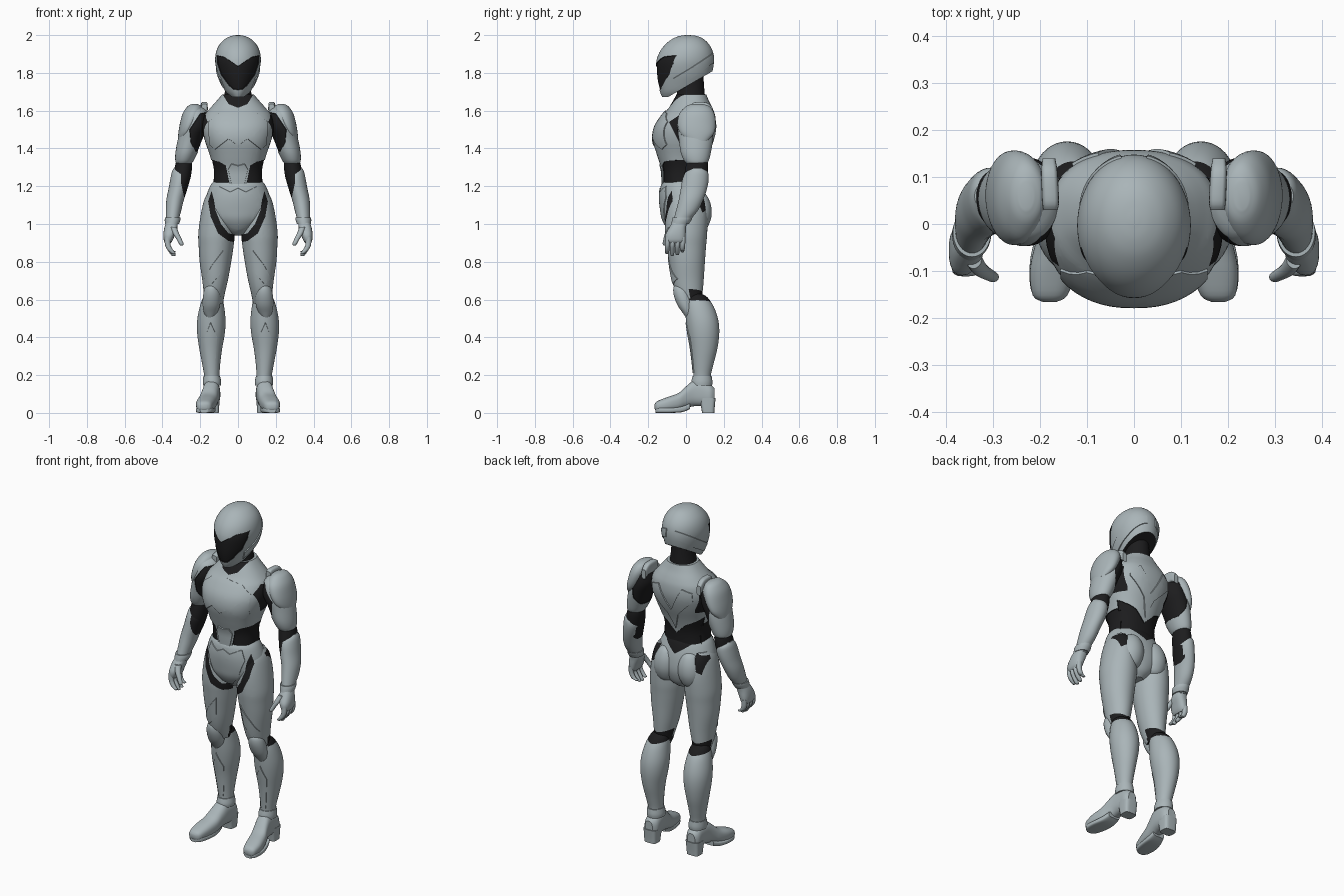
import bpy, bmesh, math
from mathutils import Vector


def material(name, col):
    m = bpy.data.materials.new(name)
    m.diffuse_color = (*col, 1)
    return m


MATS = [material("armour_grey", (0.40, 0.46, 0.48)), material("suit_black", (0.012, 0.012, 0.013))]
GREY, BLACK = 0, 1


def smooth_rows(rows, steps=4):
    """Catmull-Rom interpolation between cross-sections."""
    out = []
    for i in range(len(rows) - 1):
        p0, p1, p2, p3 = (rows[min(max(i + k, 0), len(rows) - 1)] for k in (-1, 0, 1, 2))
        for j in range(steps):
            t = j / steps
            out.append([0.5 * (2 * b + (c - a) * t + (2 * a - 5 * b + 4 * c - d) * t * t
                               + (3 * b - a - 3 * c + d) * t ** 3)
                        for a, b, c, d in zip(p0, p1, p2, p3)])
    return out + [list(rows[-1])]


def inside(u, z, poly):
    hit = False
    for (u0, z0), (u1, z1) in zip(poly, poly[1:] + poly[:1]):
        if (z0 > z) != (z1 > z) and u < (u1 - u0) * (z - z0) / (z1 - z0) + u0:
            hit = not hit
    return hit


def paint(bm, axis, poly, mat, keep, depth):
    """Cut a polygon (seen along y or x) into the surface, colour it and raise or sink it."""
    lo, hi = min(p[1] for p in poly), max(p[1] for p in poly)
    for s in ((1, -1) if axis == 0 else (1,)):
        pts = [(s * u, z) for u, z in poly]
        ul, uh = min(p[0] for p in pts), max(p[0] for p in pts)
        for p, q in zip(pts, pts[1:] + pts[:1]):
            faces = [f for f in bm.faces if keep(f.calc_center_median())
                     and max(v.co.z for v in f.verts) >= lo and min(v.co.z for v in f.verts) <= hi
                     and max(v.co[axis] for v in f.verts) >= ul and min(v.co[axis] for v in f.verts) <= uh]
            geom = set(faces)
            for f in faces:
                geom.update(f.edges)
                geom.update(f.verts)
            no = Vector((0, 0, -(q[0] - p[0])))
            no[axis] = q[1] - p[1]
            co = Vector((0, 0, p[1]))
            co[axis] = p[0]
            if faces and no.length > 1e-6:
                bmesh.ops.bisect_plane(bm, geom=list(geom), dist=1e-4, plane_co=co, plane_no=no.normalized())
    pick = []
    for f in bm.faces:
        c = f.calc_center_median()
        if keep(c) and inside(abs(c.x) if axis == 0 else c.y, c.z, poly):
            f.material_index = mat
            pick.append(f)
    if pick and depth:
        bm.normal_update()
        bmesh.ops.inset_region(bm, faces=pick, thickness=0.0015, depth=depth, use_even_offset=False)


def part(name, rows, mat=GREY, axis="z", side=1, paints=(), power=2.0, seg=40, cut=None, steps=4):
    """Loft of (position, x0, x1, v0, v1) extents along z (v = y) or along y (v = z)."""
    bm = bmesh.new()
    rings = []
    for t, x0, x1, v0, v1 in smooth_rows(rows, steps):
        ring = []
        for k in range(seg):
            a = 2 * math.pi * k / seg
            c, s = math.cos(a), math.sin(a)
            x = side * ((x0 + x1) / 2 + (x1 - x0) / 2 * math.copysign(abs(c) ** (2 / power), c))
            v = (v0 + v1) / 2 + (v1 - v0) / 2 * math.copysign(abs(s) ** (2 / power), s)
            ring.append(bm.verts.new((x, v, t) if axis == "z" else (x, t, v)))
        rings.append(ring)
    for a, b in zip(rings, rings[1:]):
        for k in range(seg):
            bm.faces.new((a[k], a[(k + 1) % seg], b[(k + 1) % seg], b[k]))
    bm.faces.new(rings[0])
    bm.faces.new(rings[-1])
    for f in bm.faces:
        f.material_index = mat
    bmesh.ops.recalc_face_normals(bm, faces=bm.faces)
    if cut:
        geom = bm.verts[:] + bm.edges[:] + bm.faces[:]
        r = bmesh.ops.bisect_plane(bm, geom=geom, plane_co=cut[0], plane_no=cut[1], clear_outer=True)
        edges = [e for e in r["geom_cut"] if isinstance(e, bmesh.types.BMEdge)]
        for f in bmesh.ops.contextual_create(bm, geom=edges)["faces"]:
            f.material_index = BLACK
    for p in paints:
        paint(bm, *p)
    for f in bm.faces:
        f.smooth = True
    me = bpy.data.meshes.new(name)
    bm.to_mesh(me)
    bm.free()
    for m in MATS:
        me.materials.append(m)
    me.set_sharp_from_angle(angle=math.radians(35))
    ob = bpy.data.objects.new(name, me)
    bpy.context.collection.objects.link(ob)
    return ob


def centred(rows):
    return [(z, -w, w, a, b) for z, w, a, b in rows]


front = lambda c: c.y < -0.01
back = lambda c: c.y > 0.02
anywhere = lambda c: True

# Helmet with visor and side bands, open along a sloping rim
visor = [(0, 1.835), (.03, 1.857), (.075, 1.885), (.113, 1.893), (.11, 1.85), (.09, 1.79), (.05, 1.735), (.025, 1.712), (0, 1.71)]
band = [(-.07, 1.77), (.03, 1.83), (.15, 1.91), (.15, 1.86), (.06, 1.79), (-.06, 1.72)]
part("helmet", centred([
    (1.672, .04, -.125, .06), (1.70, .066, -.138, .09), (1.75, .09, -.151, .12), (1.80, .109, -.157, .138),
    (1.86, .121, -.157, .148), (1.91, .116, -.14, .143), (1.95, .098, -.11, .123), (1.98, .068, -.072, .092),
    (1.995, .036, -.035, .058), (2.0, .008, 0, .02)]), seg=56,
    cut=(Vector((0, -.09, 1.675)), Vector((0, .5, -.86))),
    paints=[(0, visor, BLACK, lambda c: c.y < -.02, -.004),
            (1, band, GREY, lambda c: abs(c.x) > .03, .005)])
part("neck", centred([(1.60, .09, -.065, .11), (1.68, .073, -.05, .1), (1.74, .065, -.045, .095), (1.82, .06, -.04, .09)]), BLACK)

# Torso with chest, back and belly plates over the dark suit
part("torso", centred([
    (1.10, .125, -.10, .08), (1.16, .14, -.12, .085), (1.23, .133, -.125, .085), (1.29, .132, -.13, .09),
    (1.36, .148, -.152, .11), (1.44, .175, -.174, .14), (1.51, .19, -.166, .157), (1.57, .18, -.13, .155),
    (1.61, .15, -.095, .142), (1.65, .115, -.07, .122), (1.685, .085, -.05, .108)]), seg=56, power=2.3,
    paints=[
        (0, [(.065, 1.31), (.10, 1.33), (.2, 1.35), (.2, 1.12), (.11, 1.18), (.045, 1.21)], BLACK, lambda c: c.y < .03, -.004),
        (0, [(0, 1.27), (.06, 1.33), (.12, 1.36), (.2, 1.42), (.2, 1.1), (0, 1.1)], BLACK, lambda c: c.y >= .03, -.004),
        (1, [(-.09, 1.54), (-.03, 1.58), (.1, 1.56), (.1, 1.42), (-.03, 1.42)], BLACK, lambda c: abs(c.x) > .13, 0),
        (0, [(0, 1.415), (.05, 1.45), (.12, 1.395), (.15, 1.42), (.155, 1.54), (.1, 1.585), (0, 1.6)], GREY, front, .005),
        (0, [(0, 1.15), (.03, 1.19), (.052, 1.29), (.035, 1.32), (0, 1.31)], GREY, front, .005),
        (0, [(0, 1.3), (.035, 1.4), (.13, 1.5), (.13, 1.55), (.075, 1.57), (0, 1.43)], GREY, back, .006),
        (0, [(0, 1.615), (.05, 1.635), (.09, 1.7), (0, 1.7)], BLACK, front, 0)])

# Pelvis with dark groin bands
groin = [(.14, 1.175), (.158, 1.12), (.145, 1.04), (.105, .95), (.05, .91), (0, .90), (0, .94), (.05, .95), (.09, 1.0), (.118, 1.07), (.128, 1.13)]
hip = [(.115, 1.17), (.178, 1.15), (.165, 1.06), (.13, 1.08)]
part("pelvis", centred([
    (1.225, .13, -.12, .075), (1.20, .148, -.134, .09), (1.14, .17, -.14, .11), (1.07, .18, -.133, .12),
    (1.02, .15, -.122, .115), (.97, .085, -.09, .095), (.94, .04, -.05, .06)]), seg=48,
    paints=[(0, groin, BLACK, front, 0), (0, hip, BLACK, back, 0),
            (0, [(0, 1.15), (.07, 1.2), (.14, 1.26), (0, 1.26)], BLACK, back, 0),
            (0, [(0, 1.19), (.04, 1.17), (.1, 1.2), (.12, 1.14), (.08, 1.03), (.035, .98), (0, .97)], GREY, front, .004)])

for side, tag in ((1, "left"), (-1, "right")):
    def limb(name, rows, mat=GREY, **kw):
        return part(f"{tag}_{name}", rows, mat, side=side, **kw)

    # Legs
    limb("buttock", [(.965, .06, .09, .05, .09), (.985, .03, .13, .02, .115), (1.04, .008, .15, 0, .135),
                     (1.10, .008, .145, 0, .132), (1.15, .03, .12, .02, .11), (1.17, .06, .09, .04, .08)])
    limb("thigh", [
        (1.17, .10, .155, -.06, .06), (1.13, .06, .178, -.09, .095), (1.05, .03, .197, -.108, .113),
        (.95, .018, .21, -.11, .112), (.88, .024, .208, -.102, .106), (.80, .036, .203, -.09, .10),
        (.71, .052, .19, -.075, .094), (.64, .068, .182, -.055, .088), (.58, .08, .175, -.02, .08)],
        paints=[(0, groin, BLACK, front, 0), (0, hip, BLACK, back, 0),
                (0, [(.05, .66), (.13, .64), (.2, .66), (.2, .56), (.05, .56)], BLACK, back, 0),
                (0, [(.08, .86), (.14, .78), (.175, .71), (.14, .68), (.09, .74)], GREY, front, .004)])
    limb("knee_guard", [(.685, .125, .15, -.055, .0), (.66, .10, .175, -.067, .02), (.62, .092, .185, -.064, .03),
                        (.57, .095, .187, -.045, .04), (.53, .11, .18, -.018, .04), (.50, .13, .165, .002, .04)])
    limb("shin", [
        (.63, .095, .17, .01, .085), (.61, .082, .185, -.002, .115), (.56, .073, .203, -.006, .148),
        (.49, .066, .216, .0, .171), (.42, .07, .216, .01, .176), (.34, .084, .205, .024, .166),
        (.26, .094, .19, .034, .146), (.19, .099, .178, .04, .13), (.12, .1, .175, .04, .128)],
        paints=[(0, [(.05, .65), (.05, .60), (.13, .585), (.21, .60), (.21, .65)], BLACK, back, 0),
                (0, [(.125, .21), (.155, .21), (.175, .40), (.145, .48), (.11, .40)], GREY, lambda c: c.y < .08, .004)])
    # Boots
    limb("boot", [
        (-.166, .165, .195, .022, .045), (-.152, .142, .216, .008, .062), (-.10, .125, .222, .006, .083),
        (-.04, .112, .21, .012, .105), (.0, .105, .196, .025, .14), (.04, .098, .186, .035, .17),
        (.09, .094, .182, .035, .168), (.13, .096, .18, .035, .15), (.152, .115, .165, .05, .13)],
        axis="y", power=2.5)
    limb("boot_sole", [(-.162, .16, .20, .0, .03), (-.14, .136, .22, .0, .03), (-.08, .122, .222, .0, .028),
                       (-.02, .118, .208, .004, .035), (.02, .12, .195, .02, .05)], axis="y", power=4)
    limb("boot_heel", [(0, .102, .178, .085, .15), (.03, .1, .18, .08, .152), (.08, .096, .182, .07, .157)], power=4)
    limb("boot_cuff", [(.145, .09, .185, .03, .138), (.165, .089, .186, .028, .14), (.195, .095, .183, .035, .136)])

    # Arms
    armpit = [(.12, 1.6), (.2, 1.585), (.257, 1.5), (.25, 1.43), (.225, 1.385), (.12, 1.36)]
    limb("upper_arm", [
        (1.62, .19, .25, .02, .10), (1.59, .16, .28, -.03, .13), (1.52, .155, .298, -.05, .145),
        (1.45, .185, .318, -.038, .143), (1.38, .213, .331, -.028, .132), (1.335, .235, .332, -.01, .12),
        (1.315, .25, .325, .01, .105)],
        paints=[(0, armpit, BLACK, anywhere, -.003)])
    limb("shoulder_guard", [
        (1.635, .215, .245, .03, .09), (1.622, .192, .268, 0, .125), (1.585, .185, .293, -.035, .15),
        (1.53, .205, .308, -.045, .157), (1.48, .235, .316, -.03, .148), (1.44, .27, .318, .01, .115)])
    limb("shoulder_strap", [(.03, .163, .193, 1.59, 1.635), (.05, .16, .196, 1.58, 1.645),
                            (.11, .163, .198, 1.58, 1.642), (.14, .168, .195, 1.56, 1.615)],
         axis="y", power=4, seg=24)
    limb("elbow", [(1.35, .25, .32, .01, .11), (1.31, .243, .333, .0, .117), (1.25, .25, .345, -.01, .113),
                   (1.2, .265, .35, -.01, .10)], BLACK)
    limb("forearm", [
        (1.295, .29, .34, .03, .09), (1.275, .265, .35, .0, .115), (1.24, .255, .358, -.018, .12),
        (1.19, .267, .367, -.027, .112), (1.13, .286, .379, -.038, .092), (1.07, .301, .382, -.053, .062),
        (1.02, .314, .38, -.066, .02), (.995, .32, .38, -.07, .005)],
        paints=[(0, [(.22, 1.32), (.3, 1.32), (.302, 1.22), (.285, 1.14), (.25, 1.14)], BLACK, lambda c: c.y < .085, 0)])
    limb("wrist_cuff", [(1.035, .305, .386, -.07, .035), (1.02, .305, .388, -.074, .028), (1.0, .312, .386, -.078, .015)])

    # Hands
    limb("palm", [(1.01, .32, .38, -.072, .005), (.98, .32, .39, -.09, .0), (.945, .333, .395, -.108, -.002),
                  (.915, .345, .393, -.108, -.006), (.90, .355, .385, -.10, -.015)], power=2.5, seg=24)
    for i, tip in enumerate((.84, .83, .835, .85)):
        y = -.096 + .027 * i
        limb(f"finger_{i + 1}", [
            (.93, .357, .388, y - .013, y + .013), (.89, .357, .387, y - .015, y + .011),
            (.862, .343, .373, y - .016, y + .008), (tip + .006, .33, .355, y - .014, y + .006),
            (tip, .336, .347, y - .009, y + .001)], seg=14, steps=3)
    limb("thumb", [(.985, .325, .36, -.095, -.055), (.95, .312, .345, -.112, -.08), (.92, .298, .326, -.12, -.094),
                   (.895, .288, .312, -.124, -.102), (.886, .294, .305, -.118, -.108)], seg=14, steps=3)
